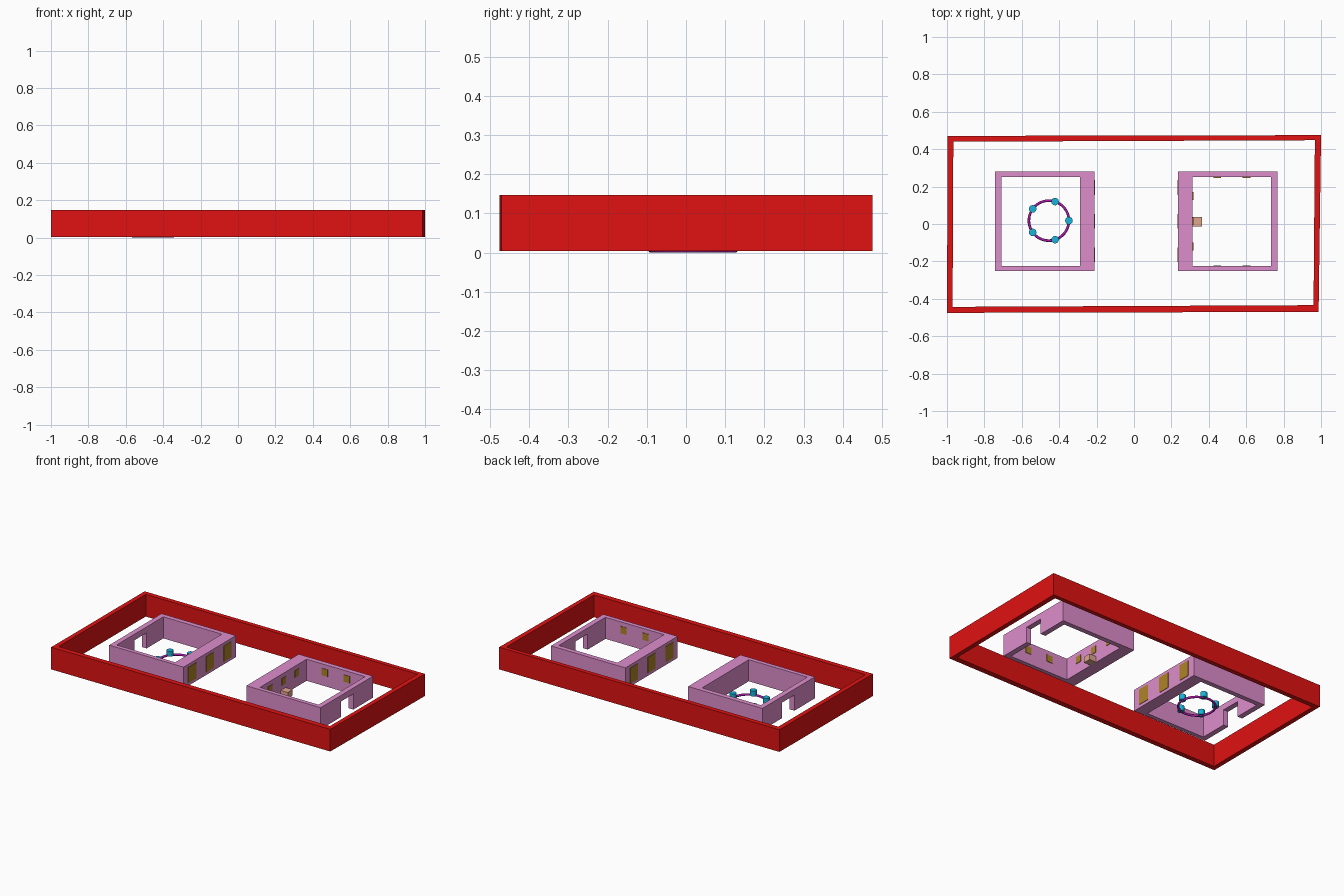
import bpy, bmesh, math

if "Cube" in bpy.data.objects:
    bpy.data.objects.remove(bpy.data.objects["Cube"])

Z0, Z1 = 0.005, 0.146      # wall bottom and top
CX, CY = 0.012, 0.015      # middle line between the two rooms


def material(name, rgb):
    m = bpy.data.materials.new(name)
    m.diffuse_color = (*rgb, 1)
    m.use_nodes = True
    m.node_tree.nodes["Principled BSDF"].inputs["Base Color"].default_value = m.diffuse_color
    return m


RED = material("red", (0.75, 0.006, 0.006))
PINK = material("pink", (0.73, 0.27, 0.6))
GOLD = material("gold", (0.42, 0.23, 0.02))
CYAN = material("cyan", (0.01, 0.45, 0.7))
MAGENTA = material("magenta", (0.42, 0.01, 0.42))
TAN = material("tan", (0.75, 0.38, 0.28))


def finish(name, bm, mat):
    bmesh.ops.recalc_face_normals(bm, faces=bm.faces)
    me = bpy.data.meshes.new(name)
    bm.to_mesh(me)
    bm.free()
    ob = bpy.data.objects.new(name, me)
    bpy.context.collection.objects.link(ob)
    if mat:
        me.materials.append(mat)
    return ob


def box(name, centre, size, mat):
    bm = bmesh.new()
    bmesh.ops.create_cube(bm, size=1)
    for v in bm.verts:
        v.co = [c + p * s for c, p, s in zip(centre, v.co, size)]
    return finish(name, bm, mat)


def frame(name, outer, inner, z0, z1, mat):
    """Hollow four-sided wall between two corner loops."""
    bm = bmesh.new()
    rings = [[bm.verts.new((x, y, z)) for x, y in loop]
             for loop, z in ((outer, z0), (outer, z1), (inner, z1), (inner, z0))]
    for a, b in zip(rings, rings[1:] + rings[:1]):
        for i in range(4):
            j = (i + 1) % 4
            bm.faces.new((a[i], a[j], b[j], b[i]))
    return finish(name, bm, mat)


def rect(x0, x1, y0, y1):
    return [(x0, y0), (x1, y0), (x1, y1), (x0, y1)]


# slightly skewed perimeter wall
frame("perimeter_wall",
      [(-1, -0.475), (0.987, -0.47), (1, 0.475), (-0.996, 0.471)],
      [(-0.97, -0.443), (0.96, -0.434), (0.967, 0.448), (-0.966, 0.44)],
      0.004, 0.147, RED)

# two mirrored rooms: thick inner-side wall, doorway in the far wall
for side, s in (("left", -1), ("right", 1)):
    room = frame(side + "_room",
                 rect(CX + s * 0.224, CX + s * 0.754, -0.252, 0.281),
                 rect(CX + s * 0.302, CX + s * 0.72, -0.225, 0.25), Z0, 0.144, PINK)
    cutter = box("doorway_cutter", (CX + s * 0.737, 0.018, 0.045), (0.1, 0.125, 0.12), None)
    cutter.hide_render = True
    mod = room.modifiers.new("doorway", 'BOOLEAN')
    mod.operation = 'DIFFERENCE'
    mod.object = cutter
    bpy.context.view_layer.objects.active = room
    bpy.ops.object.modifier_apply(modifier=mod.name)
    bpy.data.objects.remove(cutter)
    # tall panels on the thick wall
    for i in (-1, 0, 1):
        box(f"{side}_panel_{i + 2}", (CX + s * 0.224, CY + i * 0.18, 0.075),
            (0.006, 0.078, 0.1), GOLD)

# small wall plaques inside the right room
for i in (-1, 0, 1):
    box(f"thick_wall_plaque_{i + 2}", (0.314, CY + i * 0.135, 0.094), (0.006, 0.042, 0.045), GOLD)
for wall, y in (("front", -0.225), ("back", 0.25)):
    for i, x in enumerate((0.445, 0.602)):
        box(f"{wall}_wall_plaque_{i + 1}", (x, y, 0.094), (0.042, 0.006, 0.045), GOLD)

# block against the thick wall
box("block", (0.339, 0.012, 0.024), (0.05, 0.05, 0.038), TAN)

# floor ring with five pegs
RX, RY, RR = -0.455, 0.018, 0.107
bpy.ops.mesh.primitive_torus_add(location=(RX, RY, 0.007), major_radius=RR, minor_radius=0.007,
                                 major_segments=48, minor_segments=12)
ring = bpy.context.object
ring.name = "floor_ring"
ring.data.materials.append(MAGENTA)
bpy.ops.object.shade_smooth()
for i in range(5):
    a = math.tau * i / 5
    bpy.ops.mesh.primitive_cylinder_add(
        vertices=32, radius=0.02, depth=0.034,
        location=(RX + RR * math.cos(a), RY + RR * math.sin(a), 0.022))
    peg = bpy.context.object
    peg.name = f"peg_{i + 1}"
    peg.data.materials.append(CYAN)
    bpy.ops.object.shade_smooth_by_angle()
